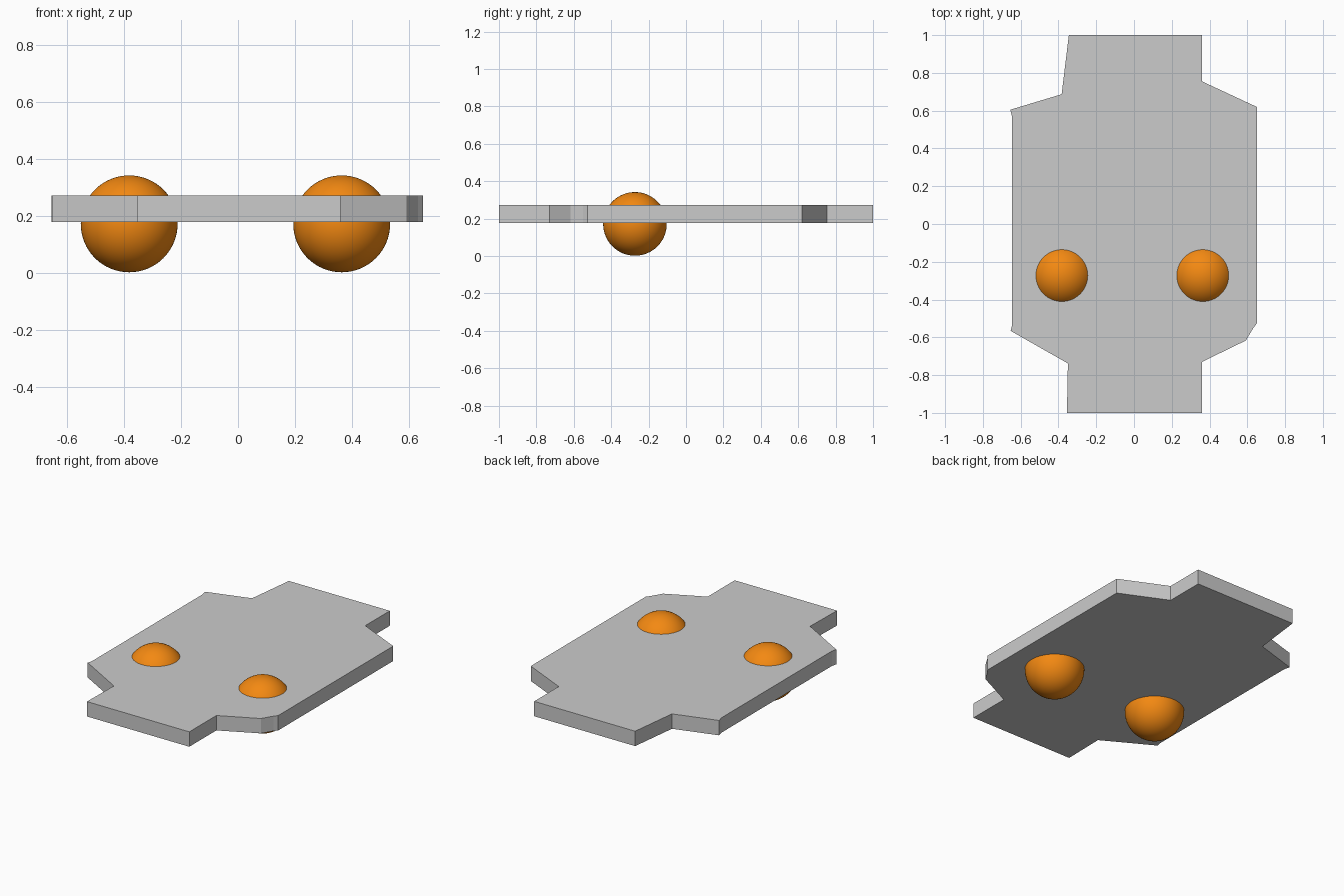
import bpy, bmesh

if "Cube" in bpy.data.objects:
    bpy.data.objects.remove(bpy.data.objects["Cube"])

# Flat plate: outline seen from above, extruded upward
outline = [(-0.345, 1), (-0.383, 0.687), (-0.655, 0.605), (-0.645, 0.565),
           (-0.645, -0.535), (-0.653, -0.566), (-0.35, -0.738), (-0.355, -1),
           (0.36, -1), (0.36, -0.73), (0.592, -0.617), (0.632, -0.55),
           (0.65, -0.527), (0.65, 0.62), (0.36, 0.755), (0.36, 1)]
bottom, top = 0.178, 0.272

bm = bmesh.new()
face = bm.faces.new([bm.verts.new((x, y, bottom)) for x, y in outline])
ext = bmesh.ops.extrude_face_region(bm, geom=[face], use_keep_orig=True)
bmesh.ops.translate(bm, vec=(0, 0, top - bottom),
                    verts=[g for g in ext["geom"] if isinstance(g, bmesh.types.BMVert)])
bmesh.ops.recalc_face_normals(bm, faces=bm.faces)
mesh = bpy.data.meshes.new("plate")
bm.to_mesh(mesh)
bm.free()
bpy.context.collection.objects.link(bpy.data.objects.new("plate", mesh))

# Two orange balls set through the plate
orange = bpy.data.materials.new("orange")
orange.diffuse_color = (0.9, 0.25, 0.006, 1)
orange.use_nodes = True
orange.node_tree.nodes["Principled BSDF"].inputs["Base Color"].default_value = orange.diffuse_color
for name, x in (("left_ball", -0.382), ("right_ball", 0.364)):
    bpy.ops.mesh.primitive_uv_sphere_add(segments=64, ring_count=32, radius=0.17,
                                         location=(x, -0.273, 0.172))
    ball = bpy.context.object
    ball.name = name
    ball.data.materials.append(orange)
    bpy.ops.object.shade_smooth()
